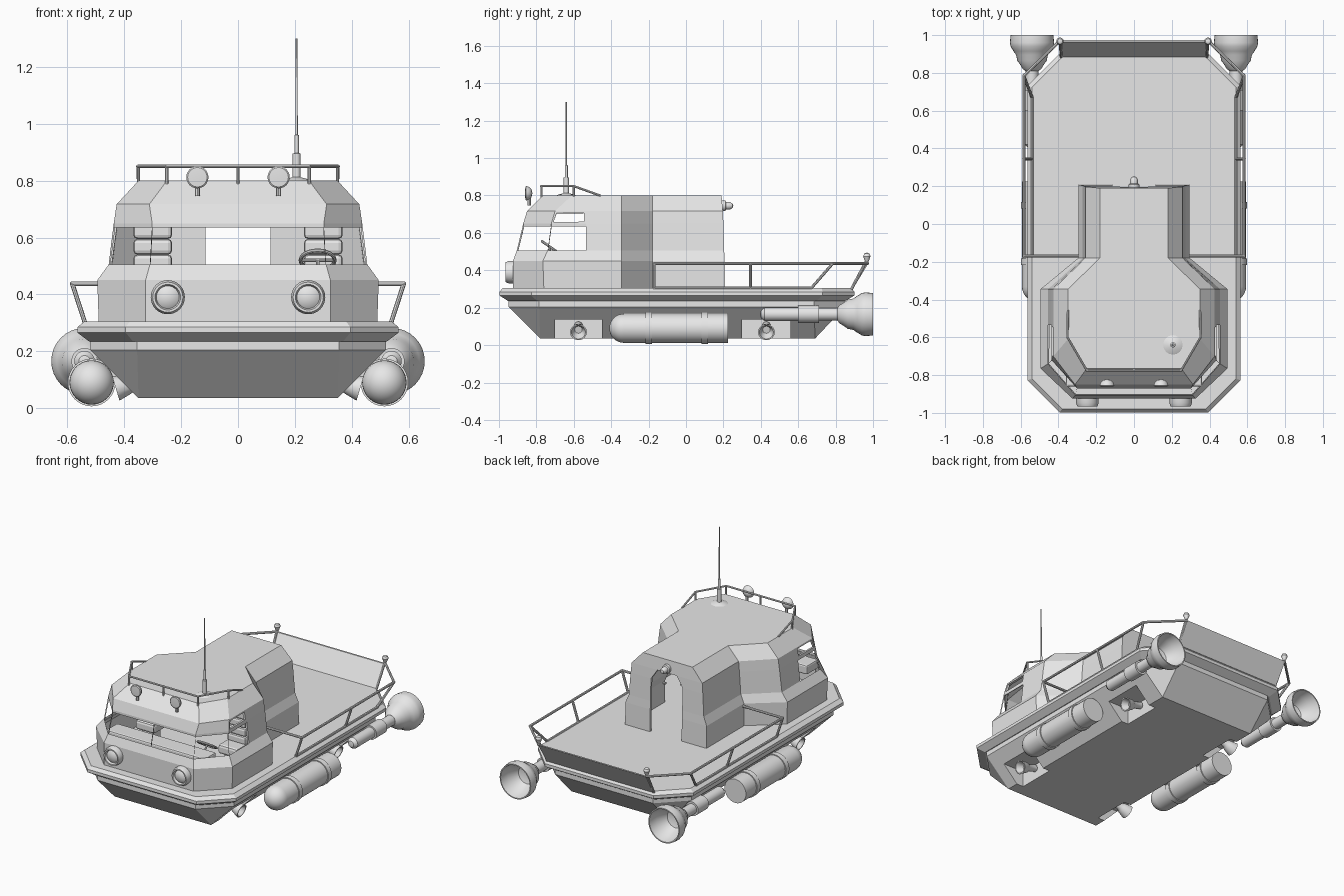
import bpy, bmesh, math
from mathutils import Matrix, Vector

cube = bpy.data.objects.get("Cube")
if cube:
    bpy.data.objects.remove(cube, do_unlink=True)

grey = bpy.data.materials.new("plain_grey")
grey.use_nodes = True
grey.diffuse_color = (0.8, 0.8, 0.8, 1)
grey.node_tree.nodes["Principled BSDF"].inputs["Base Color"].default_value = (0.8, 0.8, 0.8, 1)


def finish(bm, name, recalc=True):
    if recalc:
        bmesh.ops.recalc_face_normals(bm, faces=bm.faces)
    mesh = bpy.data.meshes.new(name)
    bm.to_mesh(mesh)
    bm.free()
    mesh.materials.append(grey)
    ob = bpy.data.objects.new(name, mesh)
    bpy.context.collection.objects.link(ob)
    return ob


def activate(ob):
    bpy.ops.object.select_all(action='DESELECT')
    ob.select_set(True)
    bpy.context.view_layer.objects.active = ob


def skin(bm, rings, cap_start=True, cap_end=True):
    """Join rings of points with quads; returns the quads row by row."""
    vs = [[bm.verts.new(p) for p in ring] for ring in rings]
    n = len(vs[0])
    rows = [[bm.faces.new((a[i], a[(i + 1) % n], b[(i + 1) % n], b[i])) for i in range(n)]
            for a, b in zip(vs, vs[1:])]
    if cap_start:
        bm.faces.new(vs[0][::-1])
    if cap_end:
        bm.faces.new(vs[-1])
    return rows


def loft(name, rings):
    bm = bmesh.new()
    skin(bm, rings)
    bmesh.ops.remove_doubles(bm, verts=bm.verts, dist=1e-4)
    return finish(bm, name)


def lathe(name, profile, origin, direction, sides=32):
    """Revolve (radius, distance) pairs about a direction."""
    m = Matrix.Translation(origin) @ Vector(direction).to_track_quat('Z', 'Y').to_matrix().to_4x4()
    rings = [[m @ Vector((r * math.cos(math.tau * i / sides), r * math.sin(math.tau * i / sides), t))
              for i in range(sides)] for r, t in profile]
    bm = bmesh.new()
    skin(bm, rings, profile[0][0] > 0, profile[-1][0] > 0)
    bmesh.ops.remove_doubles(bm, verts=bm.verts, dist=1e-5)
    ob = finish(bm, name)
    activate(ob)
    bpy.ops.object.shade_smooth_by_angle(angle=math.radians(35))
    return ob


def bars(name, segments, r, sides=8):
    """Round bars between pairs of points."""
    bm = bmesh.new()
    for a, b in segments:
        a, b = Vector(a), Vector(b)
        d = b - a
        m = Matrix.Translation((a + b) / 2) @ d.to_track_quat('Z', 'Y').to_matrix().to_4x4()
        bmesh.ops.create_cone(bm, cap_ends=True, segments=sides, radius1=r, radius2=r,
                              depth=d.length + r, matrix=m)
    return finish(bm, name)


def box(name, lo, hi, bevel=0):
    bm = bmesh.new()
    lo, hi = Vector(lo), Vector(hi)
    bmesh.ops.create_cube(bm, size=1, matrix=Matrix.Translation((lo + hi) / 2) @ Matrix.Diagonal((*(hi - lo), 1)))
    if bevel:
        bmesh.ops.bevel(bm, geom=bm.edges[:], offset=bevel, segments=2, affect='EDGES', profile=0.5)
    return finish(bm, name)


def path(pts):
    return list(zip(pts, pts[1:]))


def octagon(z, hx, y0, y1, c):
    half = [(hx - c, y0), (hx, y0 + c), (hx, y1 - c), (hx - c, y1)]
    return [(x, y, z) for x, y in half] + [(-x, y, z) for x, y in half[::-1]]


# Hull and gunwale
hull = loft("hull", [octagon(0.035, 0.35, -0.78, 0.69, 0),
                     octagon(0.205, 0.52, -0.95, 0.85, 0.165),
                     octagon(0.24, 0.52, -0.95, 0.85, 0.165)])
loft("gunwale_and_deck", [octagon(0.235, 0.525, -0.95, 0.85, 0.155),
                          octagon(0.265, 0.565, -0.997, 0.9, 0.17),
                          octagon(0.285, 0.565, -0.997, 0.9, 0.17),
                          octagon(0.305, 0.54, -0.98, 0.885, 0.16)])

# Side bays in the hull with manoeuvring nozzles
for s in (-1, 1):
    for y0, y1 in ((-0.7, -0.45), (0.3, 0.56)):
        cutter = box("bay_cutter", (min(s * 0.3, s * 0.7), y0, -0.1), (max(s * 0.3, s * 0.7), y1, 0.138))
        cutter.hide_render = True
        mod = hull.modifiers.new("bay", 'BOOLEAN')
        mod.operation, mod.object, mod.solver = 'DIFFERENCE', cutter, 'EXACT'
        activate(hull)
        bpy.ops.object.modifier_apply(modifier=mod.name)
        bpy.data.objects.remove(cutter, do_unlink=True)
        lathe("bay_nozzle", [(0.022, 0), (0.022, 0.06), (0.032, 0.075), (0.045, 0.125), (0.038, 0.125), (0.02, 0.08)],
              (s * 0.31, (y0 + y1) / 2, 0.105), (s, 0, -0.3), 16)

# Cabin shell: every level gives front corner, side corner, neck and rear wall
levels = [(0.3, 0.325, -0.925, 0.49, -0.76, 0.295, 0.21, 0.115),
          (0.45, 0.325, -0.925, 0.495, -0.765, 0.295, 0.207, 0.115),
          (0.505, 0.31, -0.905, 0.455, -0.74, 0.272, 0.204, 0.115),
          (0.65, 0.302, -0.87, 0.437, -0.72, 0.262, 0.2, 0.115),
          (0.717, 0.312, -0.85, 0.427, -0.7, 0.256, 0.197, 0.07),
          (0.8, 0.25, -0.765, 0.35, -0.61, 0.18, 0.19, 0.07)]
rings = []
for z, xa, yf, xb, yb, xe, yr, xd in levels:
    half = [(xa, yf), (xb, yb), (xb, -0.535), (xb, -0.345), (xe, -0.18), (xe, yr), (xd, yr)]
    rings.append([(0, yf, z)] + [(x, y, z) for x, y in half] + [(-x, y, z) for x, y in half[::-1]])
bm = bmesh.new()
rows = skin(bm, rings, cap_start=False)
panes = [rows[2][i] for i in (0, 1, 2, 12, 13, 14)]
vents = [rows[3][i] for i in (2, 12)]
door = [rows[i][7] for i in range(4)]
bmesh.ops.inset_individual(bm, faces=panes, thickness=0.009)
bmesh.ops.inset_individual(bm, faces=vents, thickness=0.014)
bmesh.ops.delete(bm, geom=panes + vents + door, context='FACES')
cabin = finish(bm, "cabin", recalc=False)
wall = cabin.modifiers.new("wall", 'SOLIDIFY')
wall.thickness, wall.offset = 0.015, -1
activate(cabin)
bpy.ops.object.modifier_apply(modifier=wall.name)

# Cabin interior
box("dashboard", (-0.36, -0.86, 0.44), (0.36, -0.74, 0.5), 0.01)
for s in (-1, 1):
    x = s * 0.3
    box("seat_cushion", (x - 0.07, -0.54, 0.38), (x + 0.07, -0.4, 0.44), 0.015)
    box("seat_base", (x - 0.04, -0.51, 0.3), (x + 0.04, -0.43, 0.39))
    for i in range(4):
        z = 0.43 + 0.055 * i
        box("seat_back_pad", (x - 0.068, -0.45, z), (x + 0.068, -0.4, z + 0.055), 0.014)
bpy.ops.mesh.primitive_torus_add(major_radius=0.06, minor_radius=0.007, major_segments=24, minor_segments=8,
                                 location=(0.28, -0.72, 0.52), rotation=(math.radians(-35), 0, 0))
wheel = bpy.context.object
wheel.name = "steering_wheel"
wheel.data.materials.append(grey)
bars("steering_column", [((0.28, -0.72, 0.52), (0.28, -0.78, 0.45)),
                         ((0.22, -0.72, 0.52), (0.34, -0.72, 0.52))], 0.006)

# Lamps, tanks and thrusters on both sides
tank_nose = [(0.078 * math.sin(a), 0.078 * (1 - math.cos(a))) for a in (math.pi / 2 * i / 8 for i in range(9))]
for s in (-1, 1):
    lathe("headlamp", [(0.06, -0.02), (0.06, 0.022), (0.053, 0.04), (0.045, 0.04), (0.04, 0.025),
                       (0.025, 0.035), (0, 0.038)], (s * 0.247, -0.925, 0.39), (0, -1, 0))
    lathe("roof_lamp", [(0, -0.022), (0.022, -0.016), (0.034, -0.004), (0.039, 0.012), (0.034, 0.016), (0, 0.018)],
          (s * 0.143, -0.843, 0.812), (0, -1, 0))
    bars("roof_lamp_stem", [((s * 0.143, -0.838, 0.75), (s * 0.143, -0.838, 0.79))], 0.009)
    lathe("side_tank", tank_nose + [(0.078, 0.635)], (s * 0.515, -0.41, 0.09), (0, 1, 0))
    for y in (-0.2, 0.1):
        lathe("tank_band", [(0.084, -0.017), (0.084, 0.017)], (s * 0.515, y, 0.09), (0, 1, 0))
    for y in (-0.2, 0.1):
        box("tank_bracket", (min(s * 0.36, s * 0.5), y - 0.015, 0.1), (max(s * 0.36, s * 0.5), y + 0.015, 0.15))
    lathe("thruster_pipe", [(0, 0), (0.02, 0.005), (0.036, 0.025), (0.036, 0.205), (0.046, 0.205), (0.046, 0.315),
                            (0.034, 0.315), (0.034, 0.44)], (s * 0.54, 0.395, 0.165), (0, 1, 0))
    lathe("thruster_bell", [(0.035, 0), (0.05, 0.012), (0.06, 0.03), (0.078, 0.055), (0.084, 0.085), (0.098, 0.105),
                            (0.113, 0.13), (0.117, 0.15), (0.113, 0.19), (0.106, 0.19), (0.095, 0.13),
                            (0.06, 0.07), (0, 0.05)], (s * 0.54, 0.81, 0.165), (0, 1, 0))

    # Side railing, leaning outwards, joined to the cabin and the stern
    a, b, c = (s * 0.583, -0.17, 0.437), (s * 0.583, 0.785, 0.437), (s * 0.392, 0.97, 0.437)
    f, r = (s * 0.54, -0.17, 0.305), (s * 0.54, 0.67, 0.305)
    bars("side_rail", path([(s * 0.27, -0.17, 0.437), a, b, c]) + [(f, a), (f, r), (r, b),
         ((s * 0.54, 0.345, 0.305), (s * 0.583, 0.345, 0.437)),
         ((s * 0.385, 0.885, 0.3), (s * 0.392, 0.97, 0.46))], 0.008)
    lathe("stern_lamp", [(0.008, -0.03), (0.014, -0.016), (0.02, 0), (0.014, 0.014), (0, 0.02)],
          (s * 0.392, 0.967, 0.475), (0, 0, 1), 16)

# Sloping stern board
loft("stern_board", [[(-0.385, 0.88, 0.3), (0.385, 0.88, 0.3), (0.385, 0.892, 0.3), (-0.385, 0.892, 0.3)],
                     [(-0.392, 0.963, 0.437), (0.392, 0.963, 0.437), (0.392, 0.975, 0.437), (-0.392, 0.975, 0.437)]])

# Roof railing
right = [(0.35, -0.46, 0.8), (0.352, -0.6, 0.85), (0.25, -0.775, 0.85)]
rail = right + [(-x, y, z) for x, y, z in right[::-1]]
posts = [((x, y, 0.79), (x, y, 0.85)) for x, y in ((-0.35, -0.6), (-0.25, -0.772), (0, -0.772), (0.25, -0.772), (0.35, -0.6))]
bars("roof_rail", path(rail) + posts, 0.006)

# Antenna and rear lamp
lathe("antenna", [(0.06, -0.005), (0.045, 0.004), (0.014, 0.012), (0.014, 0.095), (0.008, 0.097), (0.008, 0.16),
                  (0.0045, 0.162), (0.003, 0.5)], (0.206, -0.64, 0.8), (0, 0, 1), 16)
lathe("rear_lamp", [(0.028, -0.01), (0.028, 0.015), (0.02, 0.02), (0.02, 0.04), (0.012, 0.054), (0, 0.058)],
      (0, 0.195, 0.745), (0, 1, 0), 20)
